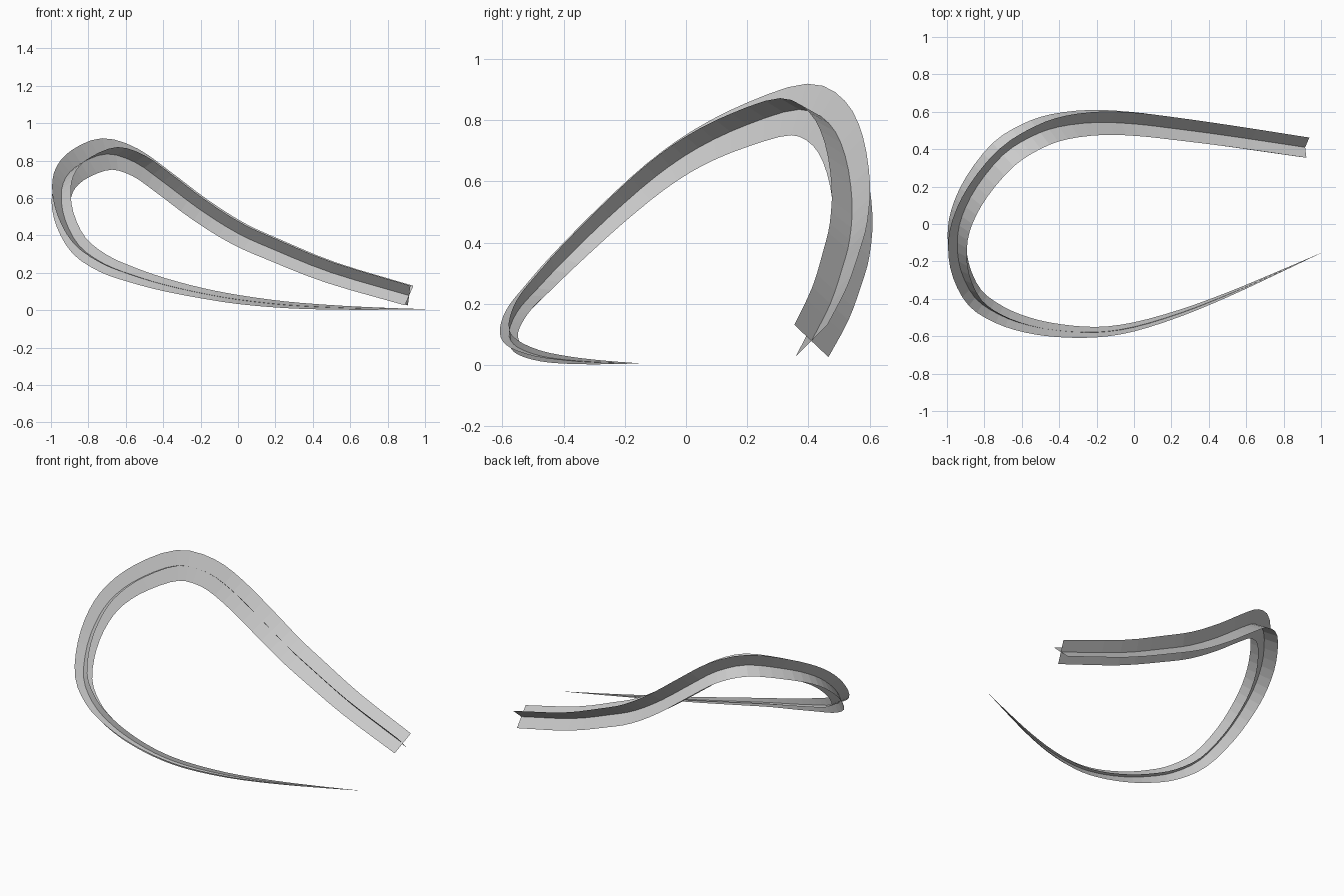
import bpy
import bmesh
from mathutils import Vector

cube = bpy.data.objects.get("Cube")
if cube:
    bpy.data.objects.remove(cube, do_unlink=True)

# Plain grey surface
grey = bpy.data.materials.new("light_grey")
grey.use_nodes = True
colour = (0.6, 0.6, 0.6, 1)
grey.diffuse_color = colour
grey.node_tree.nodes["Principled BSDF"].inputs["Base Color"].default_value = colour

# Centre path from the wide end to the pointed tail: x, y, z, half width
PATH = [Vector(p) for p in (
    (.915, .41, .078, .077), (.5, .472, .2, .081), (.2, .512, .32, .085),
    (0, .535, .41, .087), (-.2, .543, .535, .089), (-.4, .52, .685, .09),
    (-.55, .467, .79, .091), (-.7, .37, .835, .092), (-.84, .2, .785, .086),
    (-.92, .04, .71, .078), (-.945, -.1, .615, .071), (-.925, -.25, .485, .063),
    (-.85, -.395, .345, .056), (-.72, -.485, .25, .049), (-.57, -.54, .19, .042),
    (-.4, -.57, .138, .035), (-.2, -.578, .092, .028), (0, -.55, .057, .024),
    (.25, -.475, .029, .018), (.5, -.378, .015, .012), (.75, -.268, .008, .006),
    (1, -.155, .005, .0004))]
STEPS = 3


def smooth_path(points, steps):
    """Catmull-Rom curve through the points, width included."""
    ends = [2 * points[0] - points[1]] + points + [2 * points[-1] - points[-2]]
    out = []
    for a, b, c, d in zip(ends, ends[1:], ends[2:], ends[3:]):
        for i in range(steps):
            t = i / steps
            out.append(b + (c - a) * t / 2
                       + (2 * a - 5 * b + 4 * c - d) * t * t / 2
                       + (3 * b - a - 3 * c + d) * t ** 3 / 2)
    return out + [points[-1]]


def ribbon(name, centres, widths, sides):
    """Flat strip running along the path."""
    bm = bmesh.new()
    rows = [[bm.verts.new(c + s * w * k) for k in (-1, 0, 1)]
            for c, w, s in zip(centres, widths, sides)]
    for r, q in zip(rows, rows[1:]):
        for k in range(2):
            bm.faces.new((r[k], r[k + 1], q[k + 1], q[k]))
    mesh = bpy.data.meshes.new(name)
    bm.to_mesh(mesh)
    bm.free()
    mesh.materials.append(grey)
    obj = bpy.data.objects.new(name, mesh)
    bpy.context.collection.objects.link(obj)


samples = smooth_path(PATH, STEPS)
centres = [p.to_3d() for p in samples]
widths = [p.w for p in samples]

# Carry the cross-section along the path without twisting it
first_sides, second_sides = [], []
side = Vector((0, -1, 1))
last = len(centres) - 1
for i in range(last + 1):
    tangent = (centres[min(i + 1, last)] - centres[max(i - 1, 0)]).normalized()
    side = (side - tangent * side.dot(tangent)).normalized()
    first_sides.append(side.copy())
    second_sides.append(tangent.cross(side))

# Two ribbons crossing at right angles
ribbon("first_ribbon", centres, widths, first_sides)
ribbon("second_ribbon", centres, widths, second_sides)
